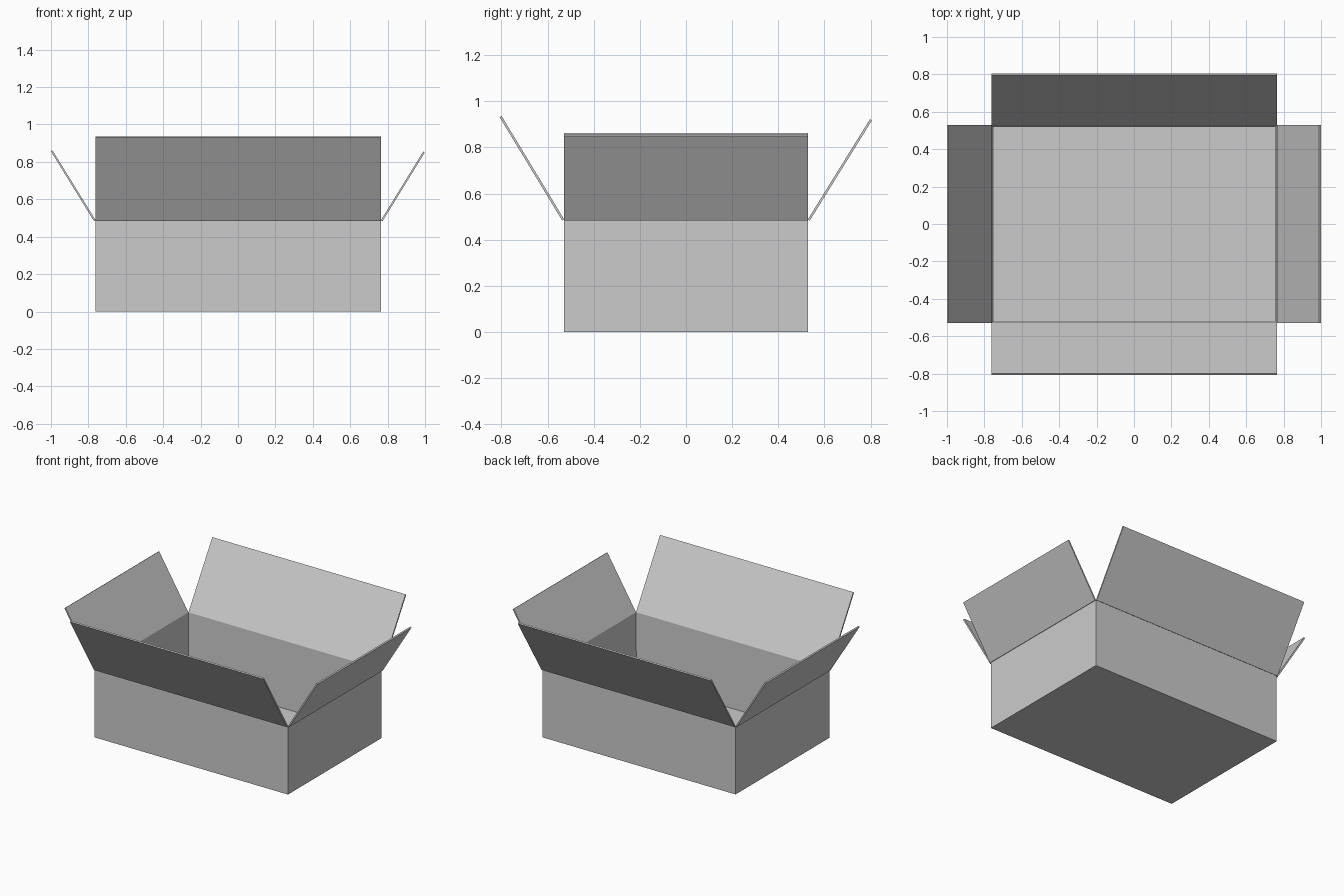
import bpy, bmesh
from mathutils import Vector

if "Cube" in bpy.data.objects:
    bpy.data.objects.remove(bpy.data.objects["Cube"])

X0, X1, Y, H, T = -0.761, 0.764, 0.528, 0.488, 0.010


def make_object(name, bm):
    bmesh.ops.recalc_face_normals(bm, faces=bm.faces)
    mesh = bpy.data.meshes.new(name)
    bm.to_mesh(mesh)
    bm.free()
    ob = bpy.data.objects.new(name, mesh)
    bpy.context.collection.objects.link(ob)
    return ob


def add_block(bm, x0, x1, y0, y1, z0, z1):
    geo = bmesh.ops.create_cube(bm, size=1)
    for v in geo["verts"]:
        v.co = ((x0 + x1) / 2 + v.co.x * (x1 - x0),
                (y0 + y1) / 2 + v.co.y * (y1 - y0),
                (z0 + z1) / 2 + v.co.z * (z1 - z0))


# Open box: outer block with the top inset and pushed down to the floor
bm = bmesh.new()
add_block(bm, X0, X1, -Y, Y, 0, H)
bm.normal_update()
top = max(bm.faces, key=lambda f: f.calc_center_median().z)
bmesh.ops.inset_region(bm, faces=[top], thickness=T, use_even_offset=True)
for v in top.verts:
    v.co.z = T
make_object("box_body", bm)


# Tilted flap: a thin slab rising outward from a top edge of the box
def flap(name, a, b, out, reach, rise):
    a, b, out = Vector(a), Vector(b), Vector(out)
    slope = out * reach + Vector((0, 0, rise))
    normal = (out * rise - Vector((0, 0, reach))).normalized() * T
    bm = bmesh.new()
    profile = [bm.verts.new(p) for p in (a, a + slope, a + slope + normal, a + normal)]
    face = bm.faces.new(profile)
    ext = bmesh.ops.extrude_face_region(bm, geom=[face], use_keep_orig=True)
    moved = [g for g in ext["geom"] if isinstance(g, bmesh.types.BMVert)]
    bmesh.ops.translate(bm, verts=moved, vec=b - a)
    make_object(name, bm)


flap("left_flap", (X0, -Y, H), (X0, Y, H), (-1, 0, 0), 0.231, 0.374)
flap("right_flap", (X1, -Y, H), (X1, Y, H), (1, 0, 0), 0.226, 0.367)
flap("front_flap", (X0, -Y, H), (X1, -Y, H), (0, -1, 0), 0.271, 0.448)
flap("back_flap", (X0, Y, H), (X1, Y, H), (0, 1, 0), 0.269, 0.434)
